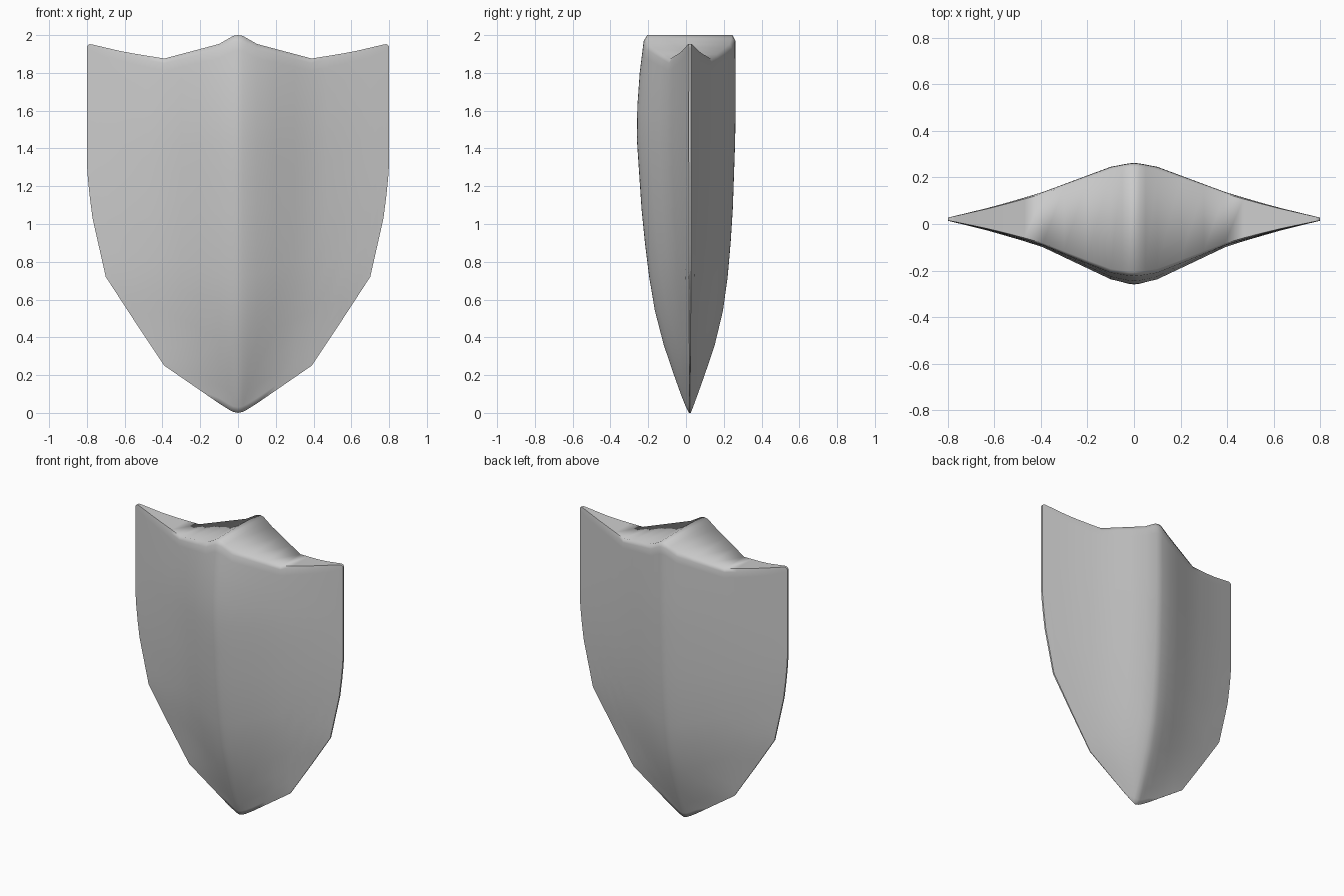
import bpy, bmesh

old = bpy.data.objects.get("Cube")
if old:
    bpy.data.objects.remove(old, do_unlink=True)


def interp(table, v):
    """Piecewise linear lookup."""
    if v <= table[0][0]:
        return table[0][1]
    for (a, fa), (b, fb) in zip(table, table[1:]):
        if v <= b:
            return fa + (fb - fa) * (v - a) / (b - a)
    return table[-1][1]


# Half outline: lower edge and scalloped upper edge as (x, z)
LOWER = [(0, 0), (.03, .006), (.1, .05), (.39, .25), (.55, .49), (.7, .72),
         (.77, 1.03), (.792, 1.2), (.8, 1.32)]
UPPER = [(0, 2), (.025, 1.996), (.05, 1.982), (.1, 1.953), (.39, 1.876),
         (.6, 1.91), (.77, 1.95), (.79, 1.953), (.8, 1.94)]
WIDTH = [(z, x) for x, z in LOWER]

# Ridge depth by height, and how it falls off towards the rim
MID = .02
RIDGE = {
    -1: [(0, .005), (.05, .03), (.33, .13), (.6, .2), (1, .25), (1.52, .285),
         (1.8, .265), (2, .24)],
    1: [(0, .005), (.05, .025), (.33, .125), (.6, .19), (1, .225), (1.52, .243),
        (2, .241)],
}
FALLOFF = {
    -1: [(0, 1), (.03, .99), (.125, .92), (.5, .41), (.75, .195), (1, .02)],
    1: [(0, 1), (.03, .99), (.125, .93), (.5, .47), (.75, .23), (1, .03)],
}

half = [0, .025, .05, .1, .2, .3, .39, .47, .55, .63, .7, .74, .77, .785, .795, .8]
columns = [-x for x in reversed(half[1:])] + half
rows = [0, .015, .05, .1, .18, .27, .36, .45, .54, .63, .72, .81, .9, .96, .985, 1]


def shell_point(x, t, side):
    ax = abs(x)
    low, high = interp(LOWER, ax), interp(UPPER, ax)
    z = low + (high - low) * t
    u = min(1, ax / max(interp(WIDTH, z), .001))
    depth = interp(RIDGE[side], z) * interp(FALLOFF[side], u)
    if t == 1:
        depth *= .94          # softened upper edge
    return x, MID + side * depth, z


# Shield body: front and back shells joined around the rim
bm = bmesh.new()
shell = {s: [[bm.verts.new(shell_point(x, t, s)) for t in rows] for x in columns]
         for s in (-1, 1)}
front, back = shell[-1], shell[1]
for i in range(len(columns) - 1):
    for j in range(len(rows) - 1):
        for g in (front, back):
            bm.faces.new((g[i][j], g[i + 1][j], g[i + 1][j + 1], g[i][j + 1]))
    for j in (0, -1):
        bm.faces.new((front[i][j], front[i + 1][j], back[i + 1][j], back[i][j]))
for i in (0, -1):
    for j in range(len(rows) - 1):
        bm.faces.new((front[i][j], front[i][j + 1], back[i][j + 1], back[i][j]))
bmesh.ops.recalc_face_normals(bm, faces=bm.faces)
mesh = bpy.data.meshes.new("shield_body")
bm.to_mesh(mesh)
bm.free()
body = bpy.data.objects.new("shield_body", mesh)
bpy.context.collection.objects.link(body)

# Plain grey material
mat = bpy.data.materials.new("plain_grey")
mat.use_nodes = True
grey = (.6, .6, .6, 1)
mat.diffuse_color = grey
mat.node_tree.nodes["Principled BSDF"].inputs["Base Color"].default_value = grey
mesh.materials.append(mat)

# Smooth shading that keeps the thin rim crisp
bpy.context.view_layer.objects.active = body
body.select_set(True)
bpy.ops.object.shade_smooth_by_angle(angle=1.2)
